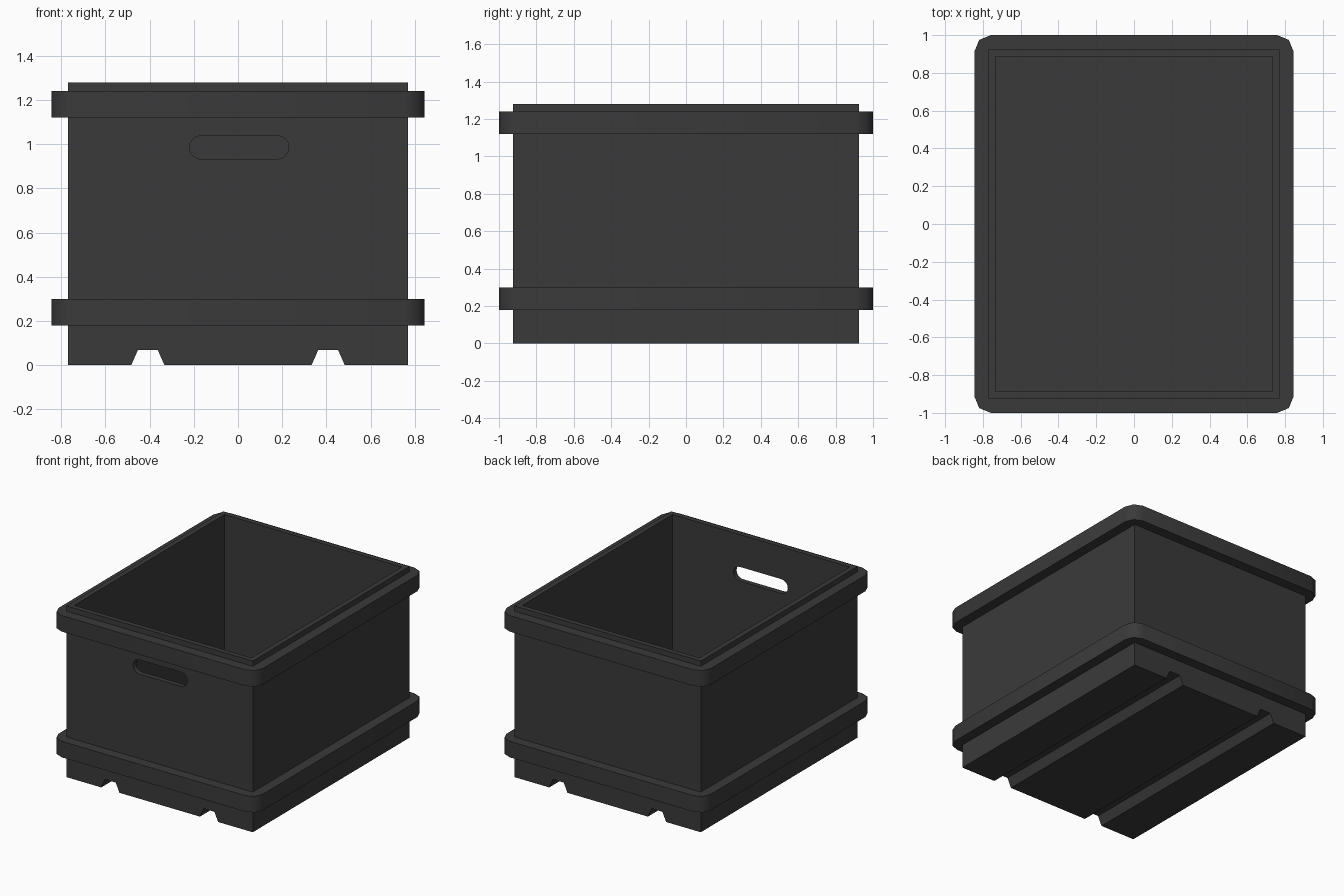
import bpy, bmesh
from math import cos, sin, pi, radians

if "Cube" in bpy.data.objects:
    bpy.data.objects.remove(bpy.data.objects["Cube"])

HX, HY, TOP = 0.77, 0.925, 1.28      # body half sizes and height
WALL, FLOOR = 0.037, 0.10

plastic = bpy.data.materials.new("dark_plastic")
plastic.diffuse_color = (0.042, 0.042, 0.042, 1)
plastic.use_nodes = True
plastic.node_tree.nodes["Principled BSDF"].inputs["Base Color"].default_value = plastic.diffuse_color


def make_object(name, bm):
    bmesh.ops.recalc_face_normals(bm, faces=bm.faces)
    mesh = bpy.data.meshes.new(name)
    bm.to_mesh(mesh)
    bm.free()
    mesh.materials.append(plastic)
    obj = bpy.data.objects.new(name, mesh)
    bpy.context.collection.objects.link(obj)
    return obj


def activate(obj):
    bpy.ops.object.select_all(action='DESELECT')
    obj.select_set(True)
    bpy.context.view_layer.objects.active = obj


def extrude_y(name, outline, y0, y1):
    """Prism from an xz outline, running along y."""
    bm = bmesh.new()
    face = bm.faces.new([bm.verts.new((x, y0, z)) for x, z in outline])
    new = bmesh.ops.extrude_face_region(bm, geom=[face], use_keep_orig=True)["geom"]
    bmesh.ops.translate(bm, vec=(0, y1 - y0, 0),
                        verts=[g for g in new if isinstance(g, bmesh.types.BMVert)])
    return make_object(name, bm)


def cut(target, cutter):
    cutter.hide_render = True
    mod = target.modifiers.new("cut", 'BOOLEAN')
    mod.operation, mod.solver, mod.object = 'DIFFERENCE', 'EXACT', cutter
    activate(target)
    bpy.ops.object.modifier_apply(modifier=mod.name)
    bpy.data.objects.remove(cutter)


def band(name, z0, z1, r=0.087, steps=2):
    """Ring around the body with rounded outer corners."""
    bm = bmesh.new()
    ox, oy, ix, iy = 0.845, 1.0, HX - 0.01, HY - 0.01
    levels = []
    for z in (z0, z1):
        outer, inner = [], []
        for k, (sx, sy) in enumerate(((1, 1), (-1, 1), (-1, -1), (1, -1))):
            inner.append(bm.verts.new((sx * ix, sy * iy, z)))
            arc = [(k + i / steps) * pi / 2 for i in range(steps + 1)]
            outer.append([bm.verts.new((sx * (ox - r) + r * cos(a),
                                        sy * (oy - r) + r * sin(a), z)) for a in arc])
        for k in range(4):
            n = (k + 1) % 4
            for a, b in zip(outer[k], outer[k][1:]):
                bm.faces.new((a, b, inner[k]))
            bm.faces.new((outer[k][-1], outer[n][0], inner[n], inner[k]))
        levels.append((sum(outer, []), inner))
    for low, high in zip(*levels):
        for i in range(len(low)):
            j = (i + 1) % len(low)
            bm.faces.new((low[i], low[j], high[j], high[i]))
    obj = make_object(name, bm)
    activate(obj)
    bpy.ops.object.shade_smooth_by_angle(angle=radians(50))


# Crate body: front outline with two grooves along the underside
outline = [(-HX, TOP), (-HX, 0)]
for c in (-0.408, 0.408):
    outline += [(c - 0.075, 0), (c - 0.045, 0.068), (c + 0.045, 0.068), (c + 0.075, 0)]
outline += [(HX, 0), (HX, TOP)]
body = extrude_y("crate_body", outline, -HY, HY)

# Open cavity
ix, iy = HX - WALL, HY - WALL
cut(body, extrude_y("cavity_cutter",
                    [(-ix, FLOOR), (ix, FLOOR), (ix, TOP + 0.2), (-ix, TOP + 0.2)], -iy, iy))

# Hand slot in the front wall only
slot_r, slot = 0.053, []
for side in (0, 1):
    cx = 0.005 + (0.172 if side == 0 else -0.172)
    for i in range(9):
        a = -pi / 2 + side * pi + i * pi / 8
        slot.append((cx + slot_r * cos(a), 0.985 + slot_r * sin(a)))
cut(body, extrude_y("slot_cutter", slot, -HY - 0.1, -iy + 0.1))
activate(body)
bpy.ops.object.shade_smooth_by_angle(angle=radians(26))

# Reinforcing bands
band("lower_band", 0.18, 0.30)
band("upper_band", 1.12, 1.24)
